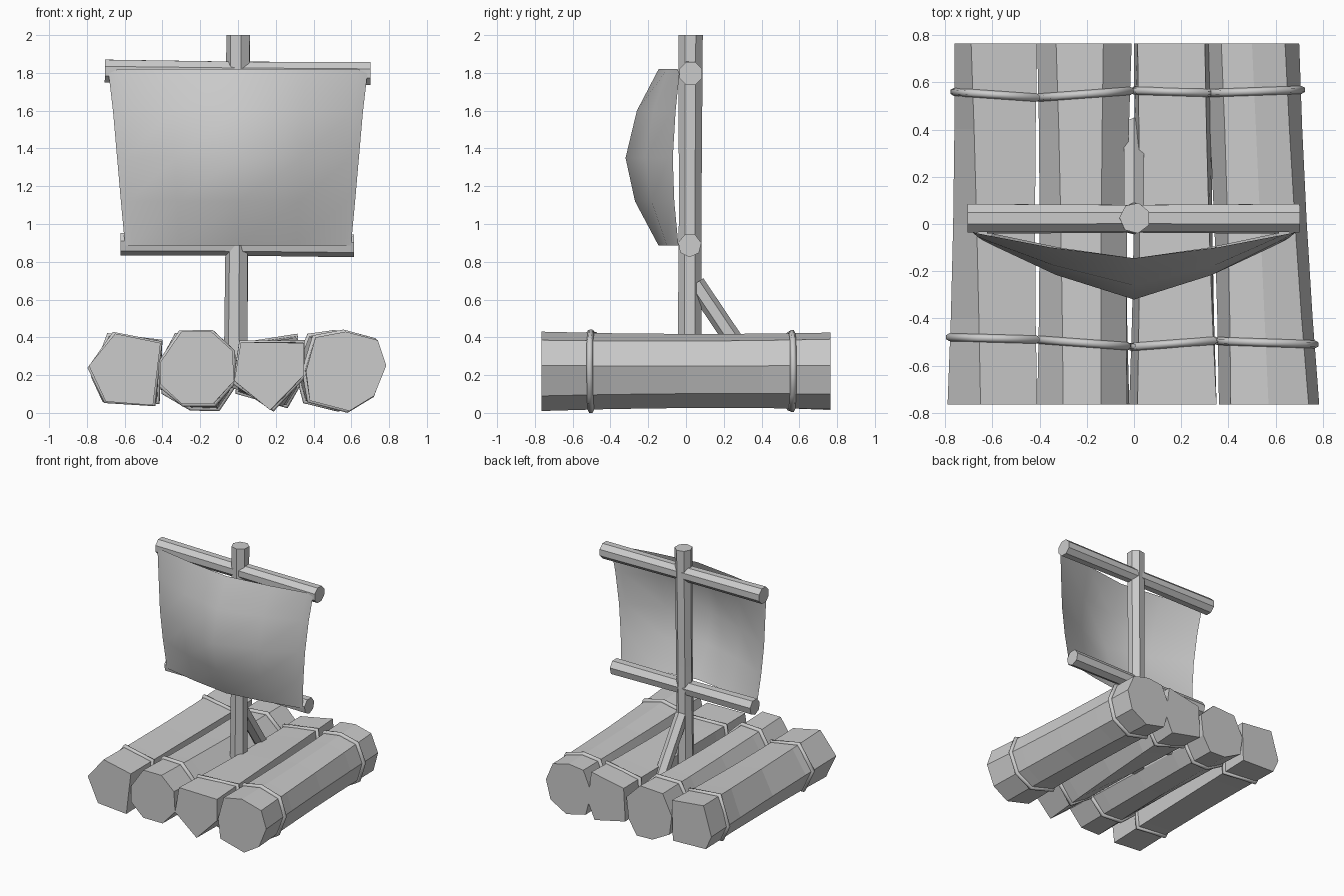
import bpy, bmesh, math
from mathutils import Vector

if "Cube" in bpy.data.objects:
    bpy.data.objects.remove(bpy.data.objects["Cube"])


def mesh_object(name, verts, faces, smooth=False):
    me = bpy.data.meshes.new(name)
    me.from_pydata([tuple(v) for v in verts], [], faces)
    bm = bmesh.new()
    bm.from_mesh(me)
    bmesh.ops.recalc_face_normals(bm, faces=bm.faces)
    bm.to_mesh(me)
    bm.free()
    for p in me.polygons:
        p.use_smooth = smooth
    ob = bpy.data.objects.new(name, me)
    bpy.context.collection.objects.link(ob)
    return ob


def loft(name, rings):
    n = len(rings[0])
    faces = [list(range(n)), list(range(n * (len(rings) - 1), n * len(rings)))]
    for r in range(len(rings) - 1):
        for i in range(n):
            j = (i + 1) % n
            faces.append([r * n + i, r * n + j, (r + 1) * n + j, (r + 1) * n + i])
    return mesh_object(name, [v for ring in rings for v in ring], faces)


def pole(name, a, b, radius, sides, turn=0.0, waist=0.93):
    a, b = Vector(a), Vector(b)
    q = (b - a).to_track_quat('Z', 'Y')
    rings = []
    for t, s in ((0, 1), (0.5, waist), (1, 1)):
        rings.append([a.lerp(b, t) + q @ Vector((
            radius * s * math.cos(turn + math.tau * i / sides),
            radius * s * math.sin(turn + math.tau * i / sides), 0)) for i in range(sides)])
    return loft(name, rings)


def section(front, back, y, grow=0.0):
    """Log cross-section (x, z) at depth y, slightly waisted in the middle."""
    t = (y + 0.765) / 1.53
    pts = [Vector(f).lerp(Vector(b), t) for f, b in zip(front, back)]
    c = sum(pts, Vector((0, 0))) / len(pts)
    s = 1 - 0.05 * (1 - (2 * t - 1) ** 2)
    return [c + (p - c) * (s + grow) for p in pts]


# Hand-hewn logs: front and back outlines
logs = [
    ([(-.79, .25), (-.65, .42), (-.41, .37), (-.45, .04), (-.70, .06)],
     [(-.76, .18), (-.69, .41), (-.41, .38), (-.42, .06), (-.71, .07)]),
    ([(-.41, .27), (-.30, .43), (-.14, .43), (-.03, .33), (-.02, .17), (-.13, .05), (-.30, .05), (-.41, .15)],
     [(-.41, .25), (-.33, .41), (-.13, .42), (-.01, .30), (-.03, .13), (-.10, .015), (-.24, .02), (-.39, .10)]),
    ([(.015, .375), (.35, .37), (.35, .20), (.17, .015), (-.02, .17)],
     [(.015, .36), (.30, .415), (.33, .17), (.27, .04), (.0, .10)]),
    ([(.36, .22), (.41, .40), (.57, .43), (.74, .385), (.785, .25), (.72, .09), (.59, .01), (.38, .065)],
     [(.30, .25), (.37, .41), (.50, .425), (.64, .39), (.70, .25), (.66, .10), (.52, .02), (.35, .06)]),
]

# Rope depth where it meets each log gap, left to right
gaps = [-.77, -.41, 0, .33, .76]
rope_y = {"front": [-.48, -.49, -.52, -.495, -.51], "back": [.56, .535, .565, .555, .57]}

for k, (front, back) in enumerate(logs):
    loft(f"log_{k + 1}", [[(p.x, y, p.y) for p in section(front, back, y)]
                          for y in (-.765, -.4, 0, .4, .765)])
    # Rope loop round this log at each end
    for end, ys in rope_y.items():
        cu = bpy.data.curves.new(f"{end}_rope_{k + 1}", 'CURVE')
        cu.dimensions = '3D'
        cu.bevel_depth = 0.017
        cu.bevel_resolution = 1
        pts = section(front, back, ys[k], 0.015)
        sp = cu.splines.new('POLY')
        sp.points.add(len(pts) - 1)
        sp.use_cyclic_u = True
        for q, p in zip(sp.points, pts):
            t = (p.x - gaps[k]) / (gaps[k + 1] - gaps[k])
            q.co = (p.x, ys[k] + (ys[k + 1] - ys[k]) * t, p.y, 1)
        bpy.context.collection.objects.link(bpy.data.objects.new(cu.name, cu))

# Mast, yards and brace
pole("mast", (-.01, .02, .15), (.004, .025, 2.0), .066, 7, .3)
pole("upper_yard", (-.705, .025, 1.81), (.702, .025, 1.797), .065, 8, .4)
pole("lower_yard", (-.622, .02, .895), (.615, .02, .887), .063, 7, .2)
pole("brace", (0, .05, .685), (0, .41, .15), .05, 6, math.pi / 6, 1)

# Billowing sail: rows are (z, half width, edge y, centre y)
rows = [(.885, .598, -.04, -.145), (1.12, .62, -.062, -.27), (1.35, .64, -.07, -.32),
        (1.60, .662, -.055, -.26), (1.82, .685, -.035, -.145)]
cols = [(-1, 0), (-.93, .09), (-.52, .58), (0, 1), (.52, .58), (.93, .09), (1, 0)]
verts, faces = [], []
for r, (z, w, ye, yc) in enumerate(rows):
    for u, s in cols:
        drop = .025 if r == 4 and abs(u) == 1 else 0
        verts.append((u * w, ye + (yc - ye) * s, z - drop))
n = len(cols)
for r in range(len(rows) - 1):
    for c in range(n - 1):
        i = r * n + c
        faces.append([i, i + 1, i + n + 1, i + n])
mesh_object("sail", verts, faces, smooth=True)
